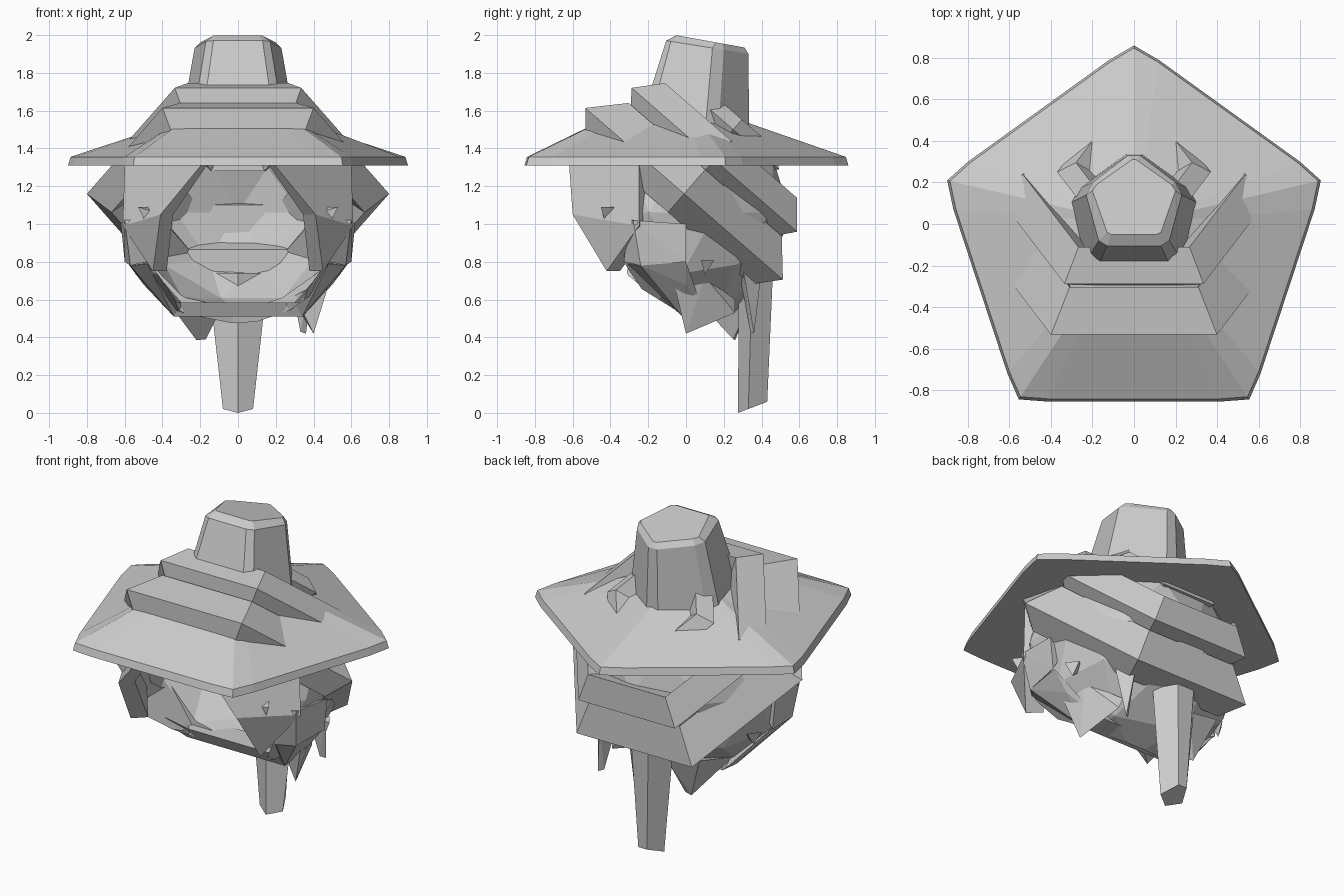
import bpy, bmesh, math
from mathutils import Vector

if "Cube" in bpy.data.objects:
    bpy.data.objects.remove(bpy.data.objects["Cube"])


def finish(name, bm):
    bmesh.ops.recalc_face_normals(bm, faces=bm.faces)
    me = bpy.data.meshes.new(name)
    bm.to_mesh(me)
    bm.free()
    ob = bpy.data.objects.new(name, me)
    bpy.context.collection.objects.link(ob)
    return ob


def loft(name, rings, closed=False):
    """Skin equal-length rings; cap the ends or join last to first."""
    bm = bmesh.new()
    vs = [[bm.verts.new(p) for p in r] for r in rings]
    n = len(vs[0])
    pairs = list(zip(vs, vs[1:])) + ([(vs[-1], vs[0])] if closed else [])
    for a, b in pairs:
        for i in range(n):
            j = (i + 1) % n
            bm.faces.new((a[i], a[j], b[j], b[i]))
    if not closed:
        bm.faces.new(vs[0])
        bm.faces.new(vs[-1])
    return finish(name, bm)


def hull(name, pts):
    bm = bmesh.new()
    for p in pts:
        bm.verts.new(p)
    bmesh.ops.convex_hull(bm, input=bm.verts)
    return finish(name, bm)


def mirrored(half):
    """Half outline (x >= 0) to full outline."""
    return half + [(-x, y) for x, y in reversed(half) if x > 0]


# Hat brim: pentagon with clipped corners, rising to the crown
outline = mirrored([(0, .86), (.12, .79), (.8, .3), (.9, .21), (.87, .07),
                    (.61, -.72), (.555, -.845), (.42, -.855)])
loft("hat_brim", [[(x * s, y * s, z - k * min(y * s, 0)) for x, y in outline]
                  for z, s, k in ((1.31, 1, 0), (1.355, .985, 0), (1.53, .4, .2), (1.58, .25, .2))])

# Hat crown: bevelled pentagon, top sloping down to the back
crown = [
    ([(.04, .335), (.27, .17), (.31, .1), (.25, -.21), (.2, -.26)], 1.48, 0),
    ([(.03, .33), (.2, .2), (.23, .14), (.17, -.08), (.13, -.105)], 1.954, -.16),
    ([(.01, .31), (.18, .19), (.2, .16), (.13, -.04), (.11, -.05)], 1.99, -.18)]
loft("hat_crown", [[(x, y, z + k * y) for x, y in mirrored(h)] for h, z, k in crown])

# Tilted hexagonal bands that pass through the hat and wrap the back of the head
U, N = Vector((0, .755, -.656)), Vector((0, .656, .755))


def band(name, centre, profile):
    c = Vector(centre)
    hexagon = [math.radians(60 * i) for i in range(6)]
    loft(name, [[c + Vector((r * math.cos(a), 0, 0)) + U * r * math.sin(a) + N * h
                 for a in hexagon] for r, h in profile], closed=True)


band("lower_band", (0, -.01, 1.16), [(.8, 0), (.62, .17), (.52, 0), (.67, -.13)])
band("middle_band", (0, .15, 1.34), [(.67, 0), (.535, .135), (.42, 0), (.56, -.12)])
band("upper_band", (0, .25, 1.5), [(.37, 0), (.28, .07), (.2, 0), (.28, -.08)])

# Head: faceted shell, open above (under the hat) and at the lower front
bm = bmesh.new()
bmesh.ops.create_icosphere(bm, subdivisions=2, radius=1)
for v in bm.verts:
    v.co = Vector((v.co.x * .64, v.co.y * .57 - .02, v.co.z * .61 + 1.06))
for co, no in (((0, 0, 1.36), (0, 0, 1)), ((0, 0, .51), (0, -.53, -.85))):
    bmesh.ops.bisect_plane(bm, geom=bm.verts[:] + bm.edges[:] + bm.faces[:],
                           plane_co=co, plane_no=no, clear_outer=True)
head = finish("head_shell", bm)
thick = head.modifiers.new("thickness", "SOLIDIFY")
thick.thickness = .08
thick.offset = -1

# Face opening cutter
opening = mirrored([(.2, 1.4), (.42, 1.03), (.47, .8), (.32, .585)])
cutter = loft("face_opening_cutter", [[(x, y, z) for x, z in opening] for y in (-1, 0)])
cutter.hide_render = True
cutter.hide_viewport = True
cut = head.modifiers.new("opening", "BOOLEAN")
cut.object = cutter
cut.operation = "DIFFERENCE"
cut.solver = "EXACT"

# Chin rim: flat bar across the bottom of the opening
hull("chin_rim", [(s * x, y, z) for s in (-1, 1) for x, y, z in
                  ((.34, -.02, .51), (.3, -.06, .585), (.34, .12, .52), (.3, .1, .585))])
for s in (-1, 1):
    side = "right" if s > 0 else "left"
    # Jaw rim rising from the chin to the cheek
    hull("jaw_rim_" + side, [(s * x, y, z) for x, y, z in
         ((.34, -.02, .51), (.3, -.06, .585), (.34, .1, .52), (.57, -.24, .78),
          (.48, -.31, .79), (.59, 0, .8), (.5, .0, .68))])
    # Side cheek joining jaw, flap and head
    hull("cheek_" + side, [(s * x, y, z) for x, y, z in
         ((.57, -.24, .78), (.48, -.33, .8), (.6, -.28, 1.02), (.52, -.3, 1.02),
          (.62, 0, 1.0), (.6, 0, .8), (.54, 0, .9))])

    # Cheek flap beside the face
    bm = bmesh.new()
    p = [bm.verts.new((s * x, y, z)) for x, y, z in
         ((.18, -.62, 1.33), (.41, -.6, 1.05), (.45, -.42, .75),
          (.61, -.25, .99), (.6, -.25, 1.33))]
    q = [bm.verts.new((v.co.x * .84, v.co.y + .07, v.co.z)) for v in p]
    for f in (p, q):
        bm.faces.new((f[0], f[1], f[3], f[4]))
        bm.faces.new((f[1], f[2], f[3]))
    for i in range(5):
        j = (i + 1) % 5
        bm.faces.new((p[i], p[j], q[j], q[i]))
    finish("cheek_flap_" + side, bm)

    # Small thorns
    for k, (x, y, z) in enumerate(((.53, -.45, 1.06), (.58, .08, .78))):
        hull(f"thorn_{side}_{k}", [(s * x, y, z + .03), (s * (x - .05), y + .07, z + .03),
                                   (s * (x - .04), y + .02, z - .05), (s * (x - .1), y + .03, z)])

# Hanging shards under the head
hull("shard_right", [(.3, 0, .62), (.49, -.07, .71), (.45, .1, .72), (.3, .26, .6),
                     (.4, 0, .42), (.33, .26, .53)])
hull("shard_left", [(-.38, .08, .6), (-.1, .12, .53), (-.12, .36, .62), (-.33, .34, .66),
                    (-.22, .26, .385), (-.17, .25, .39)])
hull("shard_back", [(.27, .28, .75), (.4, .3, .78), (.32, .4, .75), (.36, .36, .42),
                    (.33, .34, .43)])

# Tail: tapered column with a front ridge and slanted tip
low = mirrored([(0, .275), (.08, .33), (.03, .43)])
high = mirrored([(0, .28), (.16, .35), (.06, .46)])
loft("tail", [[(x, y, (y - .275) * .38) for x, y in low], [(x, y, .74) for x, y in high]])
